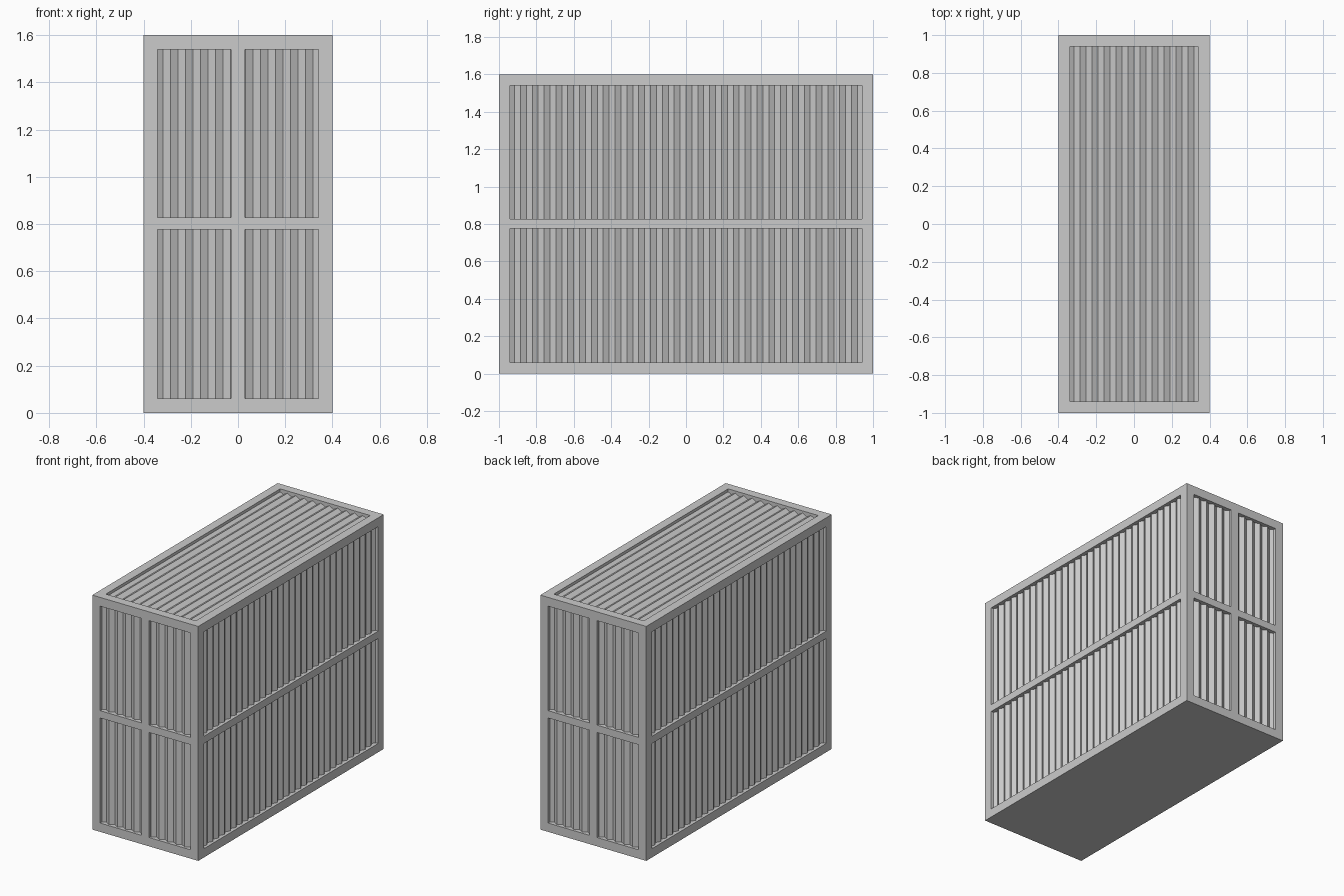
import bpy, bmesh

if "Cube" in bpy.data.objects:
    bpy.data.objects.remove(bpy.data.objects["Cube"])

W, L, H = 0.4, 1.0, 1.6      # half width, half length, height
B = 0.06                     # frame bar size
RIDGE, VALLEY = 0.015, 0.033 # depth of the pleats below the frame surface


def make_object(name, bm):
    mesh = bpy.data.meshes.new(name)
    bm.to_mesh(mesh)
    bm.free()
    obj = bpy.data.objects.new(name, mesh)
    bpy.context.collection.objects.link(obj)
    return obj


def box(name, x, y, z):
    """Box from (min, max) ranges."""
    bm = bmesh.new()
    bmesh.ops.create_cube(bm, size=1)
    for v in bm.verts:
        v.co = [(r[0] + r[1]) / 2 + c * (r[1] - r[0])
                for c, r in zip(v.co, (x, y, z))]
    return make_object(name, bm)


def pleated_panel(name, half, periods, v0, v1, place):
    """Zigzag sheet: u runs across the pleats, v along them."""
    bm = bmesh.new()
    n = periods * 2
    rows = []
    for i in range(n + 1):
        u = -half + 2 * half * i / n
        d = RIDGE if i % 2 else VALLEY
        rows.append([bm.verts.new(place(u, d, v)) for v in (v0, v1)])
    for a, b in zip(rows, rows[1:]):
        bm.faces.new((a[0], b[0], b[1], a[1]))
    return make_object(name, bm)


def span(s, outer, thick):
    """Range of a bar lying against the outer face on side s."""
    return tuple(sorted((s * outer, s * (outer - thick))))


# Corner posts
for sx in (-1, 1):
    for sy in (-1, 1):
        box("corner_post", span(sx, W, B), span(sy, L, B), (0, H))

# Horizontal rails: bottom, middle and top
for name, z in (("bottom_rail", (0, B)), ("middle_rail", (0.777, 0.827)),
                ("top_rail", (H - B, H))):
    for s in (-1, 1):
        box(name + "_side", span(s, W, B), (-L + B, L - B), z)
        box(name + "_end", (-W + B, W - B), span(s, L, B), z)

# Centre posts on both ends
for s in (-1, 1):
    for z in ((B, 0.777), (0.827, H - B)):
        box("centre_post", (-0.03, 0.03), span(s, L, B), z)

# Solid floor
box("floor_panel", (-W + B, W - B), (-L + B, L - B), (0, 0.04))

# Pleated panels on the four walls and the roof
z0, z1 = 0.03, H - 0.03
pleated_panel("front_panel", 0.38, 12, z0, z1, lambda u, d, v: (u, -L + d, v))
pleated_panel("back_panel", 0.38, 12, z0, z1, lambda u, d, v: (-u, L - d, v))
pleated_panel("right_panel", 0.98, 31, z0, z1, lambda u, d, v: (W - d, u, v))
pleated_panel("left_panel", 0.98, 31, z0, z1, lambda u, d, v: (-W + d, -u, v))
pleated_panel("roof_panel", 0.38, 12, -0.97, 0.97, lambda u, d, v: (u, v, H - d))
